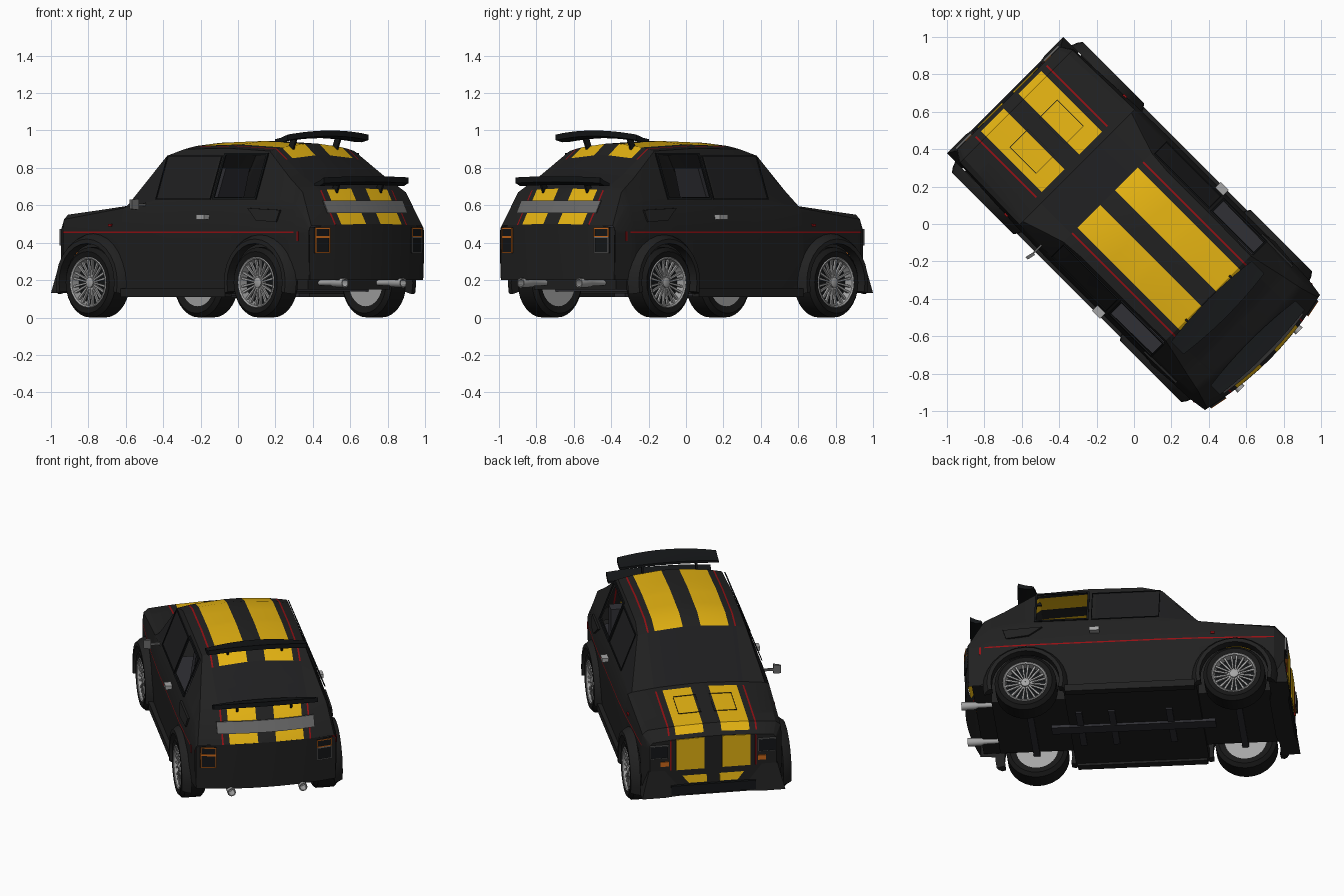
import bpy, math
from mathutils import Matrix, Vector
import bmesh

if "Cube" in bpy.data.objects:
    bpy.data.objects.remove(bpy.data.objects["Cube"])

# Colours
def mat(name, r, g, b):
    m = bpy.data.materials.new(name)
    m.diffuse_color = (r, g, b, 1)
    m.use_nodes = True
    m.node_tree.nodes["Principled BSDF"].inputs["Base Color"].default_value = m.diffuse_color
    return m
BLACK = mat("matt_black", .015, .015, .015)
YELLOW = mat("stripe_yellow", .78, .45, .006)
RED = mat("pinstripe_red", .3, .005, .007)
GLASS = mat("dark_glass", .0135, .0135, .0145)
RUBBER = mat("rubber", .009, .009, .009)
CHROME = mat("chrome", .38, .38, .38)
GREY = mat("mid_grey", .14, .14, .14)
ORANGE = mat("lamp_orange", .6, .14, .01)
TRIM = mat("trim_black", .007, .008, .009)
SEAT = mat("interior_grey", .03, .03, .036)

# The car is built nose to -y, then turned to its diagonal position
TURN = Matrix.Rotation(math.radians(-135), 4, 'Z')

def make(name, verts, faces, mats, idx=None, angle=30):
    me = bpy.data.meshes.new(name)
    me.from_pydata([tuple(v) for v in verts], [], faces)
    for m in mats:
        me.materials.append(m)
    if idx:
        for p, i in zip(me.polygons, idx):
            p.material_index = i
    bm = bmesh.new()
    bm.from_mesh(me)
    bmesh.ops.remove_doubles(bm, verts=bm.verts, dist=1e-5)
    bmesh.ops.recalc_face_normals(bm, faces=bm.faces)
    bm.to_mesh(me)
    bm.free()
    me.transform(TURN)
    me.shade_smooth()
    me.set_sharp_from_angle(angle=math.radians(angle))
    ob = bpy.data.objects.new(name, me)
    bpy.context.collection.objects.link(ob)

def loft(name, rings, mats, rule=None, closed=True, wrap=False, caps=True):
    n, k = len(rings), len(rings[0])
    verts = [p for r in rings for p in r]
    faces, idx = [], []
    for i in range(n if wrap else n - 1):
        for j in range(k if closed else k - 1):
            m = rule(i, j) if rule else 0
            if m is None:
                continue
            a, b, i2 = j, (j + 1) % k, (i + 1) % n
            faces.append((i*k + a, i*k + b, i2*k + b, i2*k + a))
            idx.append(m)
    if caps and not wrap:
        faces += [tuple(range(k)), tuple(range((n-1)*k, n*k))]
        idx += [0, 0]
    make(name, verts, faces, mats, idx)

def prism(name, pts, depth, m):
    d = Vector(depth)
    loft(name, [[Vector(p) for p in pts], [Vector(p) + d for p in pts]], [m])

def box(name, x0, x1, y0, y1, z0, z1, m):
    prism(name, [(x0, y0, z0), (x1, y0, z0), (x1, y1, z0), (x0, y1, z0)], (0, 0, z1 - z0), m)

def frame(name, fn, u0, u1, v0, v1, t, depth, m):
    """Thin rectangular outline; fn maps (u, v) to a point."""
    for a, b, c, d in ((u0, u1, v0, v0+t), (u0, u1, v1-t, v1), (u0, u0+t, v0, v1), (u1-t, u1, v0, v1)):
        prism(name, [fn(a, c), fn(b, c), fn(b, d), fn(a, d)], depth, m)

# Body key sections: y, centre z, edge z, edge x, belt z, belt x, sill x
KEYS = [(-.95, .51, .49, .37, .475, .385, .39), (-.89, .57, .55, .395, .525, .425, .432),
        (-.43, .625, .595, .41, .585, .435, .455), (-.20, .90, .865, .335, .60, .437, .46),
        (-.08, .935, .90, .325, .60, .437, .46), (.25, .945, .905, .325, .615, .435, .46),
        (.56, .93, .89, .32, .615, .43, .46), (.76, .775, .745, .365, .615, .425, .455),
        (.87, .69, .67, .39, .59, .42, .45), (.97, .50, .49, .42, .477, .43, .435)]
AXLES, WZ, ARCH = (-.65, .62), .188, .215

def section(y):
    for a, b in zip(KEYS, KEYS[1:]):
        if y <= b[0] + 1e-6:
            t = (y - a[0]) / (b[0] - a[0])
            return [p + (q - p) * t for p, q in zip(a, b)]

def top(x, y):
    _, zc, ze, xe = section(y)[:4]
    return zc - (zc - ze) * (x / xe) ** 2

def bow(x, y):
    """The tail bulges backwards in the middle."""
    return y + .055 * max(0, 1 - (x / .44)**2) * min(1, max(0, (y - .76) / .15))

def half(y):
    _, zc, ze, xe, zb, xb, xs = section(y)
    bot = .2 if y > .85 or y < -.9 else .13
    for c in AXLES:
        if abs(y - c) < ARCH:
            bot = max(bot, WZ + math.sqrt(ARCH**2 - (y - c)**2))
    pts = [(x, top(x, y)) for x in (0, .055, .228, .264, .274)]
    pts += [(xe + (xb - xe) * t, ze + (zb - ze) * t) for t in (0, .1, .9, 1)]
    return pts + [(xs, .46), (xs, .451), (xs, (.45 + bot) / 2), (xs - .008, bot)]

ys = {k[0] for k in KEYS} | {-.93, -.47, .05, .2, .64}
for c in AXLES:
    ys |= {round(c + d, 3) for d in (-.217, -.212, -.19, -.15, -.1, -.05, 0, .05, .1, .15, .19, .212, .217)}
ys = sorted(ys)
rings = []
for y in ys:
    h = half(y)
    rings.append([(-x, bow(x, y), z) for x, z in reversed(h[1:])] + [(x, bow(x, y), z) for x, z in h])

def body_rule(i, j):
    y = (ys[i] + ys[i+1]) / 2
    k = j - 12 if j >= 12 else 11 - j
    striped = -.93 < y < -.47 or -.2 < y < .64 or y > .87
    if k in (1, 3) and striped:
        return 1 if k == 1 else 2
    if k == 9 and -.9 < y < .9:
        return 2
    if k == 6 and .25 < y < .56:
        return None                       # open quarter window
    if (k == 6 and -.43 < y < .2) or (k < 4 and -.43 < y < .87 and not striped):
        return 3
    return 0
loft("body_shell", rings, [BLACK, YELLOW, RED, GLASS], body_rule, closed=False, caps=False)
# Nose panel, and tail panel as a curved strip
prism("nose_panel", [(x, -.95, z) for x, z in half(-.95)] + [(-x, -.95, z) for x, z in reversed(half(-.95))][:-1], (0, .005, 0), BLACK)
xs = [-.43 + .086 * i for i in range(11)]
loft("tail_panel", [[(x, bow(x, .965), .2), (x, bow(x, .968), .35), (x, bow(x, .97), top(x, .97) if abs(x) < .42 else .48)]
     for x in xs], [BLACK], closed=False, caps=False)

# Underbody, interior
box("undertray", -.31, .31, -.9, .84, .15, .44, BLACK)
box("rear_undertray", -.41, .41, .84, .95, .21, .44, BLACK)
box("floor_pan", -.45, .45, -.42, .39, .125, .2, BLACK)
box("interior_shelf", -.435, .435, -.35, .84, .44, .465, SEAT)
box("drive_tunnel", -.04, .04, -.5, .5, .11, .13, SEAT)
for y in (-.25, .1, .3):
    box("cross_member", -.2, .2, y, y + .04, .115, .13, SEAT)
for c in AXLES:
    box("axle", -.35, .35, c - .02, c + .02, .14, .18, SEAT)
for s in (1, -1):
    prism("front_seat", [(s*.08, .0, .45), (s*.3, .0, .45), (s*.28, .12, .8), (s*.1, .12, .8)], (0, .07, 0), SEAT)
box("rear_seat", -.36, .36, .58, .66, .45, .68, SEAT)

# Front bumper with splitter and lower yellow stripes
loft("front_bumper", [[(x * (.9 if z > .2 and abs(x) > .4 else 1), y + d, z)
      for y, z in ((-.86, .31), (-.95, .30), (-.975, .13), (-.86, .13))]
     for x, d in ((-.44, 0), (-.3, 0), (-.22, .015), (.22, .015), (.3, 0), (.44, 0))], [BLACK])
box("grille_recess", -.26, .26, -.968, -.94, .14, .20, TRIM)
for s in (1, -1):
    prism("nose_stripe", [(s*.055, -.951, .3), (s*.228, -.951, .3), (s*.228, -.951, .503), (s*.055, -.951, .508)], (0, -.006, 0), YELLOW)
    prism("bumper_stripe", [(s*.04, -.951, .21), (s*.15, -.951, .21), (s*.225, -.938, .3), (s*.04, -.938, .3)], (0, -.006, 0), YELLOW)
    prism("nose_pinstripe", [(s*.258, -.951, .3), (s*.267, -.951, .3), (s*.267, -.951, .5), (s*.258, -.951, .5)], (0, -.005, 0), RED)
    nose = lambda u, v: (s*u, -.951, v)
    prism("headlight", [nose(.275, .385), nose(.385, .385), nose(.385, .47), nose(.275, .47)], (0, -.008, 0), TRIM)
    frame("headlight_rim", nose, .275, .388, .385, .472, .004, (0, -.012, 0), GREY)
    box("front_indicator", *sorted((s*.275, s*.325)), -.958, -.94, .33, .36, ORANGE)
    # bonnet vent outlines
    frame("bonnet_vent", lambda u, v: (s*u, v, top(u, v) + .0005), .04, .18, -.76, -.56, .003, (0, 0, .003), TRIM)

# Tail: band, lamps, exhausts
back = lambda x, z, d: (x, bow(x, .87 + (.69 - z) / .19 * .1) + d, z)
loft("rear_band", [[back(x, .56, .006), back(x, .625, .006), back(x, .625, .014), back(x, .56, .014)]
     for x in (-.3, -.2, -.1, 0, .1, .2, .3)], [GREY])
for s in (1, -1):
    rear = lambda u, v: (s*u, bow(u, .97), v)
    prism("tail_lamp", [rear(.31, .345), rear(.405, .345), rear(.405, .48), rear(.31, .48)], (0, .008, 0), TRIM)
    frame("tail_lamp_upper", rear, .31, .405, .43, .48, .006, (0, .011, 0), ORANGE)
    frame("tail_lamp_lower", rear, .31, .405, .345, .43, .006, (0, .011, 0), ORANGE if s > 0 else GREY)
    loft("exhaust_pipe", [[(s*.22 + r*math.cos(a*math.pi/6), y, .185 + r*math.sin(a*math.pi/6)) for a in range(12)]
         for y, r in ((.8, .014), (.93, .016), (.95, .024), (1.03, .026), (1.03, .02), (.97, .02))], [CHROME])

# Two spoilers on struts
def spoiler(name, w, y0, y1, z0, z1, drop):
    rr = []
    for i in range(11):
        u = i / 5 - 1
        d, b = drop * u * u, -.02 * u * u
        rr.append([(w*u, y0 - b, z0 - d), (w*u, (y0+y1)/2, (z0+z1)/2 - .004 - d), (w*u, y1 + b, z1 - d),
                   (w*u, y1 + b, z1 - .03 - d), (w*u, (y0+y1)/2, z0 - .016 - d), (w*u, y0 - b, z0 - .015 - d)])
    loft(name, rr, [TRIM])
spoiler("roof_spoiler", .305, .565, .70, .975, 1.0, .022)
spoiler("boot_spoiler", .32, .88, .99, .725, .755, .006)
for s in (1, -1):
    for nm, y, z in (("roof_strut", .575, .965), ("boot_strut", .9, .725)):
        prism(nm, [(s*.16, y, z), (s*.172, y, z), (s*.172, y - .03, z - .07), (s*.16, y - .03, z - .07)], (0, .04, 0), TRIM)

# Side fittings
for s in (1, -1):
    box("side_skirt", *sorted((s*.43, s*.48)), -.41, .38, .11, .155, BLACK)
    box("door_handle", *sorted((s*.44, s*.487)), .17, .23, .525, .55, CHROME)
    box("pinstripe_hook", *sorted((s*.42, s*.449)), .893, .903, .41, .46, RED)
    box("side_repeater", *sorted((s*.43, s*.454)), -.53, -.505, .487, .5, RED)
    prism("quarter_scoop", [(s*.435, .52, .585), (s*.43, .76, .575), (s*.44, .74, .51), (s*.452, .6, .52)], (s*.015, 0, 0), BLACK)
    # side window surrounds
    side = lambda u, v: (s*(.437 - (v - .615) * .385), u, v)
    frame("window_surround", side, .24, .57, .63, .88, .012, (s*.008, 0, 0), TRIM)
    frame("door_window_trim", side, -.19, .225, .63, .865, .005, (s*.006, 0, 0), TRIM)
prism("wing_mirror", [(.49, -.275, .575), (.535, -.285, .58), (.535, -.285, .63), (.49, -.275, .635)], (0, .018, 0), GREY)
box("mirror_stem", .42, .5, -.275, -.265, .595, .61, GREY)

# Wheels and flared arches
def lathe(name, prof, s, c, m, n=28):
    rr = []
    for i in range(n):
        a = 2 * math.pi * i / n
        rr.append([(s*x, c + r*math.cos(a), WZ + r*math.sin(a)) for x, r in prof])
    loft(name, rr, [m], closed=False, wrap=True)

for c in AXLES:
    for s in (1, -1):
        lathe("tyre", [(.345, .128), (.335, .165), (.355, .188), (.465, .188), (.488, .165), (.482, .132)], s, c, RUBBER)
        lathe("rim_ring", [(.482, .138), (.487, .132), (.482, .124), (.43, .118)], s, c, CHROME)
        lathe("rim_back", [(.435, .12), (.435, .0005)], s, c, TRIM)
        lathe("wheel_inner_disc", [(.348, .135), (.348, .0005)], s, c, CHROME)
        lathe("hub", [(.44, .03), (.474, .028), (.478, .018), (.478, .0005)], s, c, CHROME, 14)
        for i in range(20):
            a = 2 * math.pi * (i // 2) / 10 + (.1 if i % 2 else -.1)
            b = a + (.08 if i % 2 else -.08)
            P = lambda r, g, w: (s*(.463 + r*.08), c + r*math.cos(g) - w*math.sin(g), WZ + r*math.sin(g) + w*math.cos(g))
            prism("spoke", [P(.02, a, -.004), P(.124, b, -.006), P(.124, b, .006), P(.02, a, .004)], (-s*.014, 0, 0), CHROME)
        rr = []
        for i in range(17):
            a = math.radians(-14 + 208 * i / 16)
            rr.append([(s*x, c + r*math.cos(a), WZ + r*math.sin(a))
                       for x, r in ((.44, .262), (.47, .25), (.495, .232), (.495, .208), (.44, .206))])
        loft("wheel_arch", rr, [BLACK])
